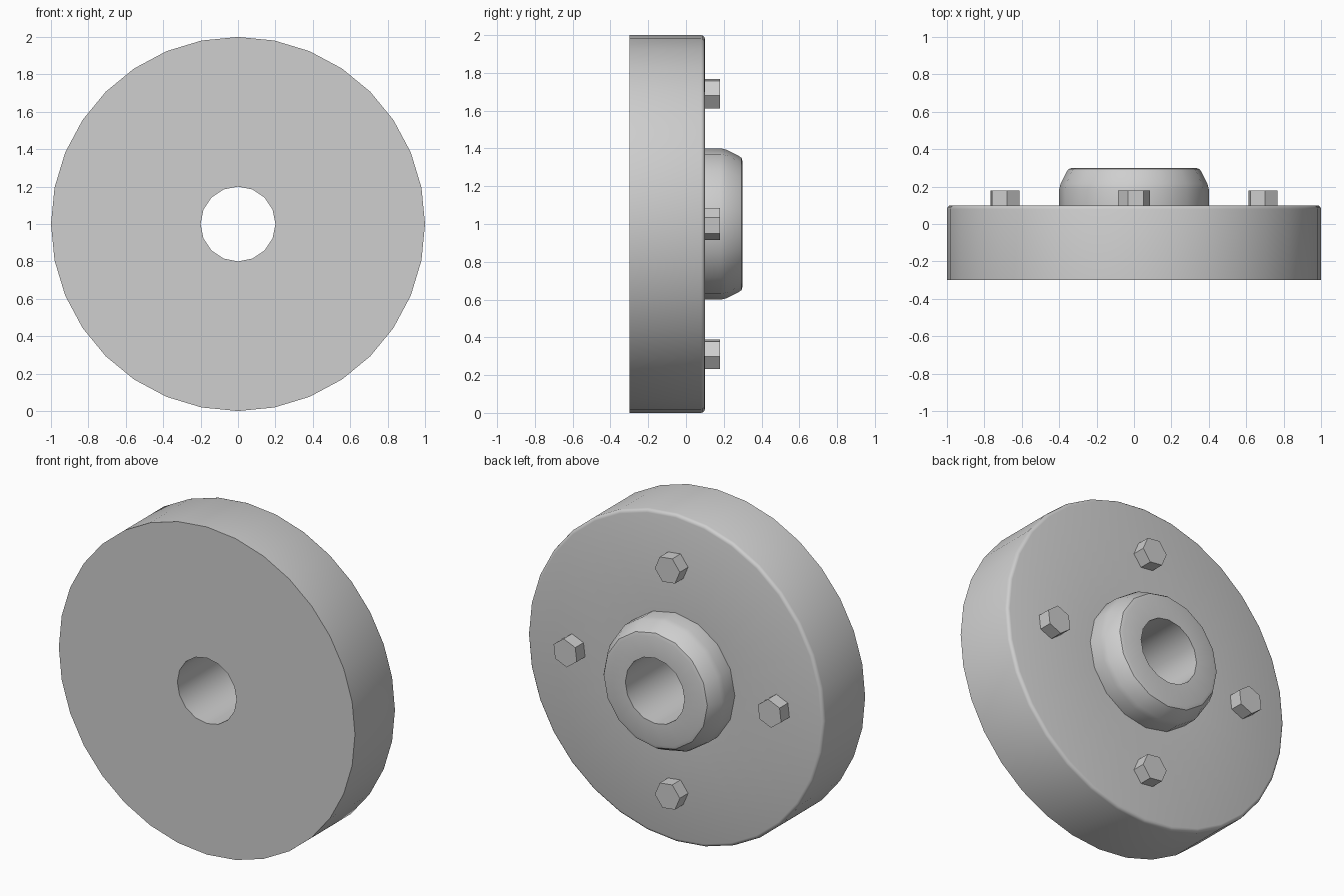
import bpy, bmesh
from math import cos, sin, pi, radians

if "Cube" in bpy.data.objects:
    bpy.data.objects.remove(bpy.data.objects["Cube"], do_unlink=True)

SIDES = 32        # rim sides; hub and bore use half as many
CENTRE_Z = 1.0

grey = bpy.data.materials.new("plain_grey")
grey.use_nodes = True
grey.diffuse_color = (0.62, 0.62, 0.62, 1)
grey.node_tree.nodes["Principled BSDF"].inputs["Base Color"].default_value = (0.62, 0.62, 0.62, 1)


def finish(bm, name, smooth):
    bmesh.ops.recalc_face_normals(bm, faces=bm.faces)
    mesh = bpy.data.meshes.new(name)
    bm.to_mesh(mesh)
    bm.free()
    mesh.materials.append(grey)
    obj = bpy.data.objects.new(name, mesh)
    bpy.context.collection.objects.link(obj)
    if smooth:
        bpy.ops.object.select_all(action="DESELECT")
        obj.select_set(True)
        bpy.context.view_layer.objects.active = obj
        bpy.ops.object.shade_smooth_by_angle(angle=radians(35))
    return obj


def lathe(name, profile):
    """Turn (radius, y) points about the y axis; small radii get half the sides."""
    bm = bmesh.new()
    rings = []
    for radius, y in profile:
        ring = []
        for i in range(SIDES):
            a = 2 * pi * i / SIDES
            r = radius
            if radius < 0.5 and i % 2:
                r *= cos(2 * pi / SIDES)
            ring.append(bm.verts.new((r * cos(a), y, CENTRE_Z + r * sin(a))))
        rings.append(ring)
    for a, b in zip(rings, rings[1:]):
        for i in range(SIDES):
            j = (i + 1) % SIDES
            bm.faces.new((a[i], a[j], b[j], b[i]))
    # Orient outward: the first strip is the bore or the hub side wall
    obj = finish(bm, name, True)
    first = obj.data.polygons[0]
    outward = first.normal.x * first.center.x + first.normal.z * (first.center.z - CENTRE_Z) > 0
    wants_outward = name == "hub"
    if outward != wants_outward:
        obj.data.flip_normals()
    return obj


# Thick disc: bore, sharp front edge, small rounded back edge
lathe("disc", [(0.2, 0.1), (0.2, -0.3), (1, -0.3), (1, 0.08),
               (0.997, 0.09), (0.99, 0.097), (0.98, 0.1), (0.4, 0.1)])

# Raised hub with a softened taper
lathe("hub", [(0.4, 0.1), (0.4, 0.185), (0.393, 0.215), (0.363, 0.275),
              (0.35, 0.294), (0.33, 0.3), (0.2, 0.3), (0.2, 0.1)])

# Four hexagonal bolt heads, each turned with its place on the circle
for k, side in enumerate(("left", "top", "right", "bottom")):
    place = k * pi / 2
    turn = place - pi / 2 - radians(7)
    cx, cz = 0.69 * cos(place), CENTRE_Z + 0.69 * sin(place)
    bm = bmesh.new()
    base = bm.faces.new([bm.verts.new((cx + 0.085 * cos(turn + i * pi / 3), 0.09,
                                       cz + 0.085 * sin(turn + i * pi / 3))) for i in range(6)])
    top = bmesh.ops.extrude_face_region(bm, geom=[base], use_keep_orig=True)
    bmesh.ops.translate(bm, vec=(0, 0.09, 0),
                        verts=[v for v in top["geom"] if isinstance(v, bmesh.types.BMVert)])
    finish(bm, "bolt_head_" + side, False)
